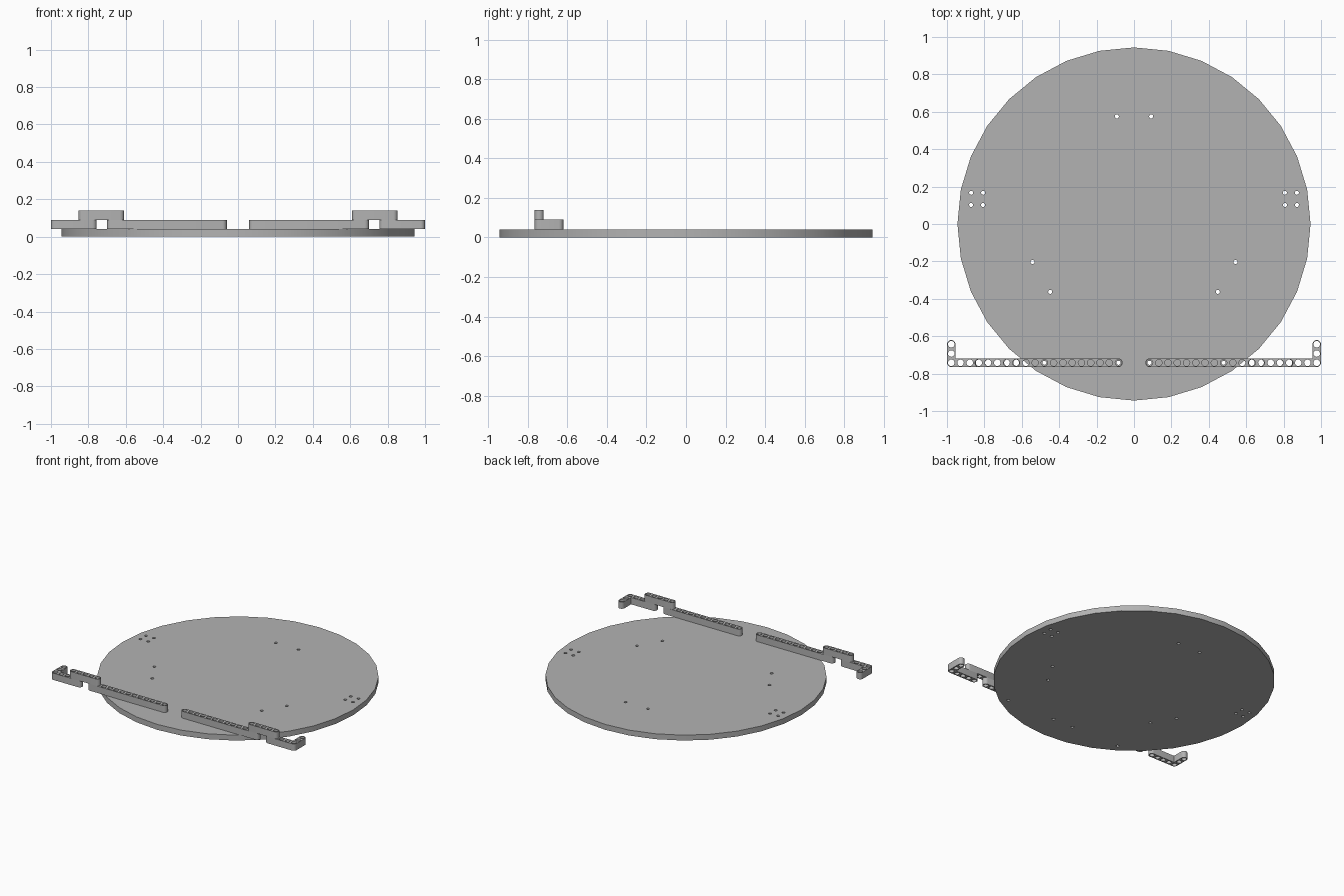
import bpy
import bmesh
from math import cos, sin, radians

cube = bpy.data.objects.get("Cube")
if cube:
    bpy.data.objects.remove(cube, do_unlink=True)

grey = bpy.data.materials.new("plain grey")
grey.use_nodes = True
COLOUR = (0.45, 0.45, 0.45, 1)
grey.diffuse_color = COLOUR
grey.node_tree.nodes["Principled BSDF"].inputs["Base Color"].default_value = COLOUR

PITCH = 0.0495      # spacing of beam holes
HALF = 0.0229       # half the beam width
BEAM_Y = -0.742
THICK = 0.05        # beam height
BASE = 0.04         # disc height


def arc(x, y, r, start, end, steps):
    """Points along an arc, angles in degrees."""
    angles = [radians(start + (end - start) * i / steps) for i in range(steps + 1)]
    return [(x + r * cos(a), y + r * sin(a)) for a in angles]


def circle(x, y, r, sides):
    return arc(x, y, r, 0, 360, sides)[:-1]


def plate(name, outline, holes, z, height):
    """Extrude a flat outline with round holes into a solid."""
    curve = bpy.data.curves.new(name + " profile", "CURVE")
    curve.dimensions = "2D"
    curve.fill_mode = "BOTH"
    curve.extrude = height / 2
    for ring in [outline] + holes:
        spline = curve.splines.new("POLY")
        spline.points.add(len(ring) - 1)
        for point, (x, y) in zip(spline.points, ring):
            point.co = (x, y, 0, 1)
        spline.use_cyclic_u = True
    temp = bpy.data.objects.new(name + " profile", curve)
    bpy.context.collection.objects.link(temp)
    graph = bpy.context.evaluated_depsgraph_get()
    mesh = bpy.data.meshes.new_from_object(temp.evaluated_get(graph))
    bpy.data.objects.remove(temp, do_unlink=True)
    bpy.data.curves.remove(curve)

    bm = bmesh.new()
    bm.from_mesh(mesh)
    bmesh.ops.remove_doubles(bm, verts=bm.verts, dist=0.00005)
    bmesh.ops.recalc_face_normals(bm, faces=bm.faces)
    bm.to_mesh(mesh)
    bm.free()
    mesh.name = name
    mesh.materials.clear()
    mesh.materials.append(grey)
    obj = bpy.data.objects.new(name, mesh)
    obj.location.z = z + height / 2
    bpy.context.collection.objects.link(obj)
    bpy.ops.object.select_all(action="DESELECT")
    obj.select_set(True)
    bpy.context.view_layer.objects.active = obj
    bpy.ops.object.shade_smooth_by_angle(angle=radians(35))


def beam_holes(points):
    return [circle(x, y, 0.0175, 16) for x, y in points]


def straight_beam(name, side, first, count, z):
    """Round-ended beam with a row of holes, running outward along x."""
    last = first + PITCH * (count - 1)
    outline = arc(first, BEAM_Y, HALF, 90, 270, 10) + arc(last, BEAM_Y, HALF, -90, 90, 10)
    centres = [(first + PITCH * i, BEAM_Y) for i in range(count)]
    mirrored(name, side, outline, centres, z)


def corner_beam(name, side, elbow, z):
    """Beam of five holes with a three-hole arm turned towards the back."""
    inner, tip = elbow - 4 * PITCH, BEAM_Y + 2 * PITCH
    outline = (arc(inner, BEAM_Y, HALF, 90, 270, 10)
               + arc(elbow, BEAM_Y, HALF, -90, 0, 5)
               + arc(elbow, tip, HALF, 0, 180, 10)
               + [(elbow - HALF, BEAM_Y + HALF)])
    centres = [(elbow - PITCH * i, BEAM_Y) for i in range(5)]
    centres += [(elbow, BEAM_Y + PITCH * i) for i in (1, 2)]
    mirrored(name, side, outline, centres, z)


def mirrored(name, side, outline, centres, z):
    outline = [(side * x, y) for x, y in outline]
    plate(name, outline, beam_holes([(side * x, y) for x, y in centres]), z, THICK)


# Round base with mounting holes, mirrored left and right
mounts = [(0.092, 0.575), (0.543, -0.203), (0.448, -0.363),
          (0.083, BEAM_Y), (0.479, BEAM_Y)]
mounts += [(x, y) for x in (0.807, 0.871) for y in (0.102, 0.167)]
base_holes = [circle(s * x, y, 0.011, 12) for x, y in mounts for s in (-1, 1)]
plate("round_base", circle(0, 0, 0.944, 32), base_holes, 0, BASE)

# Beam assembly on each side
for label, side in (("left", 1), ("right", -1)):
    straight_beam(label + "_long_beam", side, 0.083, 13, BASE)
    corner_beam(label + "_corner_beam", side, 0.977, BASE)
    straight_beam(label + "_bridge_beam", side, 0.632, 5, BASE + THICK)
